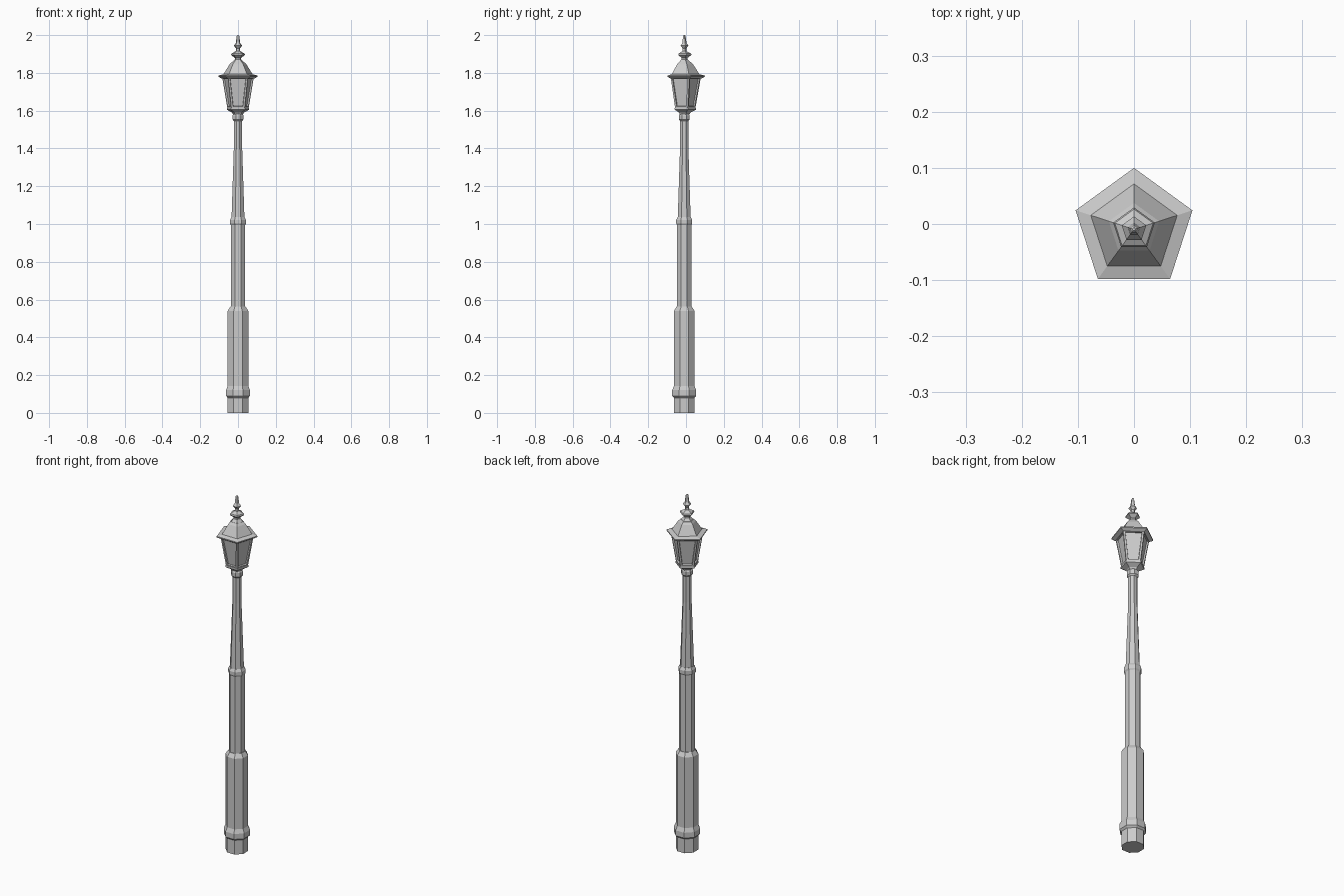
import bpy, bmesh
from math import sin, cos, pi

CY = -0.0095  # the pole axis sits slightly forward of the bounding-box centre

cube = bpy.data.objects.get("Cube")
if cube:
    bpy.data.objects.remove(cube, do_unlink=True)

metal = bpy.data.materials.new("grey_metal")
metal.use_nodes = True
metal.diffuse_color = (0.6, 0.6, 0.6, 1)
metal.node_tree.nodes["Principled BSDF"].inputs["Base Color"].default_value = (0.6, 0.6, 0.6, 1)


def lathe(name, profile, sides, start):
    """Sweep (radius, height) rings around the pole axis with flat sides."""
    bm = bmesh.new()
    rings = []
    for r, z in profile:
        rings.append([bm.verts.new((r * cos(start + 2 * pi * i / sides),
                                    CY + r * sin(start + 2 * pi * i / sides), z))
                      for i in range(sides)])
    for low, high in zip(rings, rings[1:]):
        for i in range(sides):
            j = (i + 1) % sides
            bm.faces.new((low[i], low[j], high[j], high[i]))
    bm.faces.new(rings[0][::-1])
    bm.faces.new(rings[-1])
    return finish(name, bm)


def finish(name, bm):
    bmesh.ops.recalc_face_normals(bm, faces=bm.faces)
    mesh = bpy.data.meshes.new(name)
    bm.to_mesh(mesh)
    bm.free()
    mesh.materials.append(metal)
    obj = bpy.data.objects.new(name, mesh)
    bpy.context.collection.objects.link(obj)
    return obj


# Eight-sided post, from the wide base to the narrow neck
OCT = pi / 8
lathe("base", [(0.059, 0), (0.059, 0.08), (0.069, 0.09), (0.069, 0.12),
               (0.059, 0.142), (0.059, 0.54), (0.044, 0.562)], 8, OCT)
lathe("lower_shaft", [(0.041, 0.55), (0.041, 1.0)], 8, OCT)
lathe("collar", [(0.041, 0.995), (0.046, 1.003), (0.046, 1.022), (0.038, 1.036)], 8, OCT)
lathe("upper_shaft", [(0.037, 1.03), (0.024, 1.4), (0.024, 1.56)], 8, OCT)
lathe("neck", [(0.024, 1.545), (0.031, 1.553), (0.031, 1.575), (0.024, 1.585)], 8, OCT)

# Five-sided lantern
PENT = pi / 2
lathe("lantern_foot", [(0.027, 1.58), (0.034, 1.59), (0.062, 1.605), (0.062, 1.615)], 5, PENT)
lantern = lathe("lantern_body", [(0.059, 1.612), (0.088, 1.776)], 5, PENT)

# Recess a window in each lantern side
bm = bmesh.new()
bm.from_mesh(lantern.data)
bm.normal_update()
panes = [f for f in bm.faces if abs(f.normal.z) < 0.7]
bmesh.ops.inset_individual(bm, faces=panes, thickness=0.013, depth=0)
bmesh.ops.inset_individual(bm, faces=panes, thickness=0.002, depth=-0.008)
bm.to_mesh(lantern.data)
bm.free()

# Roof and finial
lathe("roof", [(0.091, 1.77), (0.1095, 1.78), (0.1095, 1.786), (0.081, 1.793),
               (0.047, 1.845), (0.034, 1.857)], 5, PENT)
lathe("finial", [(0.034, 1.855), (0.018, 1.872), (0.018, 1.88), (0.039, 1.895),
                 (0.036, 1.903), (0.012, 1.915), (0.011, 1.93), (0.023, 1.944),
                 (0.012, 1.958), (0.011, 1.968), (0.007, 1.996), (0.003, 2.0)], 5, PENT)
